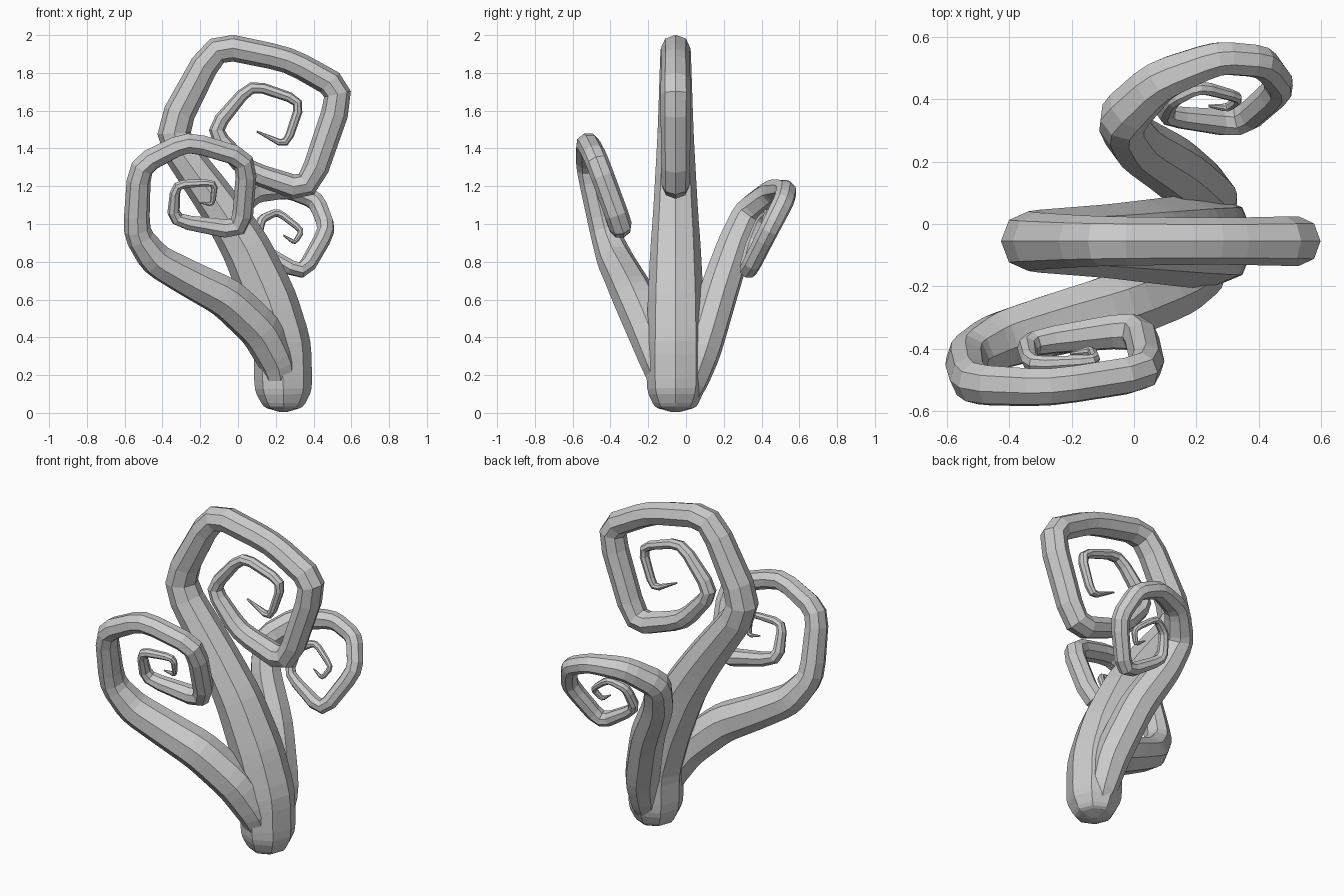
import bpy, bmesh, math
from mathutils import Vector

SIDES = 8


def soften(ctrl, f=0.24):
    """Cut every inner corner of a control path into three stations."""
    pts = [Vector(p) for p in ctrl]
    out = [pts[0]]
    for a, p, b in zip(pts, pts[1:], pts[2:]):
        e, g = p.lerp(a, f), p.lerp(b, f)
        out += [e, p.lerp((e + g) / 2, 0.5), g]
    return out + [pts[-1]]


def tendril(name, ctrl, normal):
    """Sweep a tapering octagon along (x, y, z, radius) stations."""
    st = soften(ctrl)
    pos = [s.to_3d() for s in st]
    n = Vector(normal).normalized()
    bm = bmesh.new()
    rings = []
    for i, p in enumerate(pos):
        d_in = (p - pos[max(i - 1, 0)]).normalized()
        d_out = (pos[min(i + 1, len(pos) - 1)] - p).normalized()
        t = (d_in + d_out).normalized()
        side = (n - t * n.dot(t)).normalized()
        up = t.cross(side)
        r = st[i][3]
        wide = r * (1 + 0.2 * max(0, 1 - r / .15))  # thin parts are a bit wider than deep
        ring = []
        for k in range(SIDES):
            a = 2 * math.pi * k / SIDES
            ring.append(bm.verts.new(p + side * math.cos(a) * wide + up * math.sin(a) * r))
        rings.append(ring)
    for r0, r1 in zip(rings, rings[1:]):
        for k in range(SIDES):
            j = (k + 1) % SIDES
            bm.faces.new((r0[k], r0[j], r1[j], r1[k]))
    bm.faces.new(rings[0])
    bm.faces.new(rings[-1])
    bmesh.ops.recalc_face_normals(bm, faces=bm.faces)
    me = bpy.data.meshes.new(name)
    bm.to_mesh(me)
    bm.free()
    ob = bpy.data.objects.new(name, me)
    bpy.context.collection.objects.link(ob)
    return ob


# Tall central stem, curling in the x-z plane (x, z, radius)
main = [(.24, .005, .02), (.24, .03, .105), (.24, .12, .153), (.235, .36, .153),
        (.165, .60, .147), (.045, .87, .13), (-.085, 1.08, .112),
        (-.37, 1.475, .088), (-.12, 1.95, .072),
        (.27, 1.87, .067), (.555, 1.71, .073), (.37, 1.172, .068),
        (.05, 1.28, .055), (-.135, 1.495, .042), (.07, 1.74, .03),
        (.335, 1.65, .026), (.255, 1.415, .022), (.10, 1.49, .005)]
tendril("main_stem", [(x, -.055, z, r) for x, z, r in main], (0, 1, 0))

# Front branch leaning left and forward (x, y, z, radius)
tendril("front_branch", [
    (.235, -.08, .08, .065), (.215, -.13, .26, .10), (.12, -.195, .44, .113),
    (-.06, -.27, .61, .112), (-.257, -.322, .71, .10), (-.437, -.375, .81, .09),
    (-.54, -.43, .955, .07), (-.522, -.515, 1.31, .062), (-.267, -.525, 1.44, .055),
    (.05, -.475, 1.345, .055), (.018, -.335, .962, .056), (-.345, -.382, 1.02, .036),
    (-.33, -.452, 1.21, .025), (-.122, -.44, 1.22, .018), (-.135, -.405, 1.103, .014),
    (-.204, -.415, 1.114, .004)],
    (-.06, 1, .35))

# Short rear branch leaning backward
tendril("rear_branch", [
    (.25, .0, .03, .03), (.25, .025, .15, .08), (.235, .085, .336, .10),
    (.13, .18, .66, .098), (0, .262, .90, .087), (-.045, .335, 1.066, .077),
    (.08, .46, 1.172, .065), (.27, .533, 1.185, .051), (.415, .52, 1.125, .049),
    (.475, .44, .97, .047), (.34, .32, .732, .043), (.093, .347, .886, .03),
    (.12, .40, 1.024, .025), (.21, .44, 1.066, .02), (.34, .405, .965, .016),
    (.30, .372, .90, .013), (.24, .378, .94, .004)],
    (-.24, 1, -.44))
